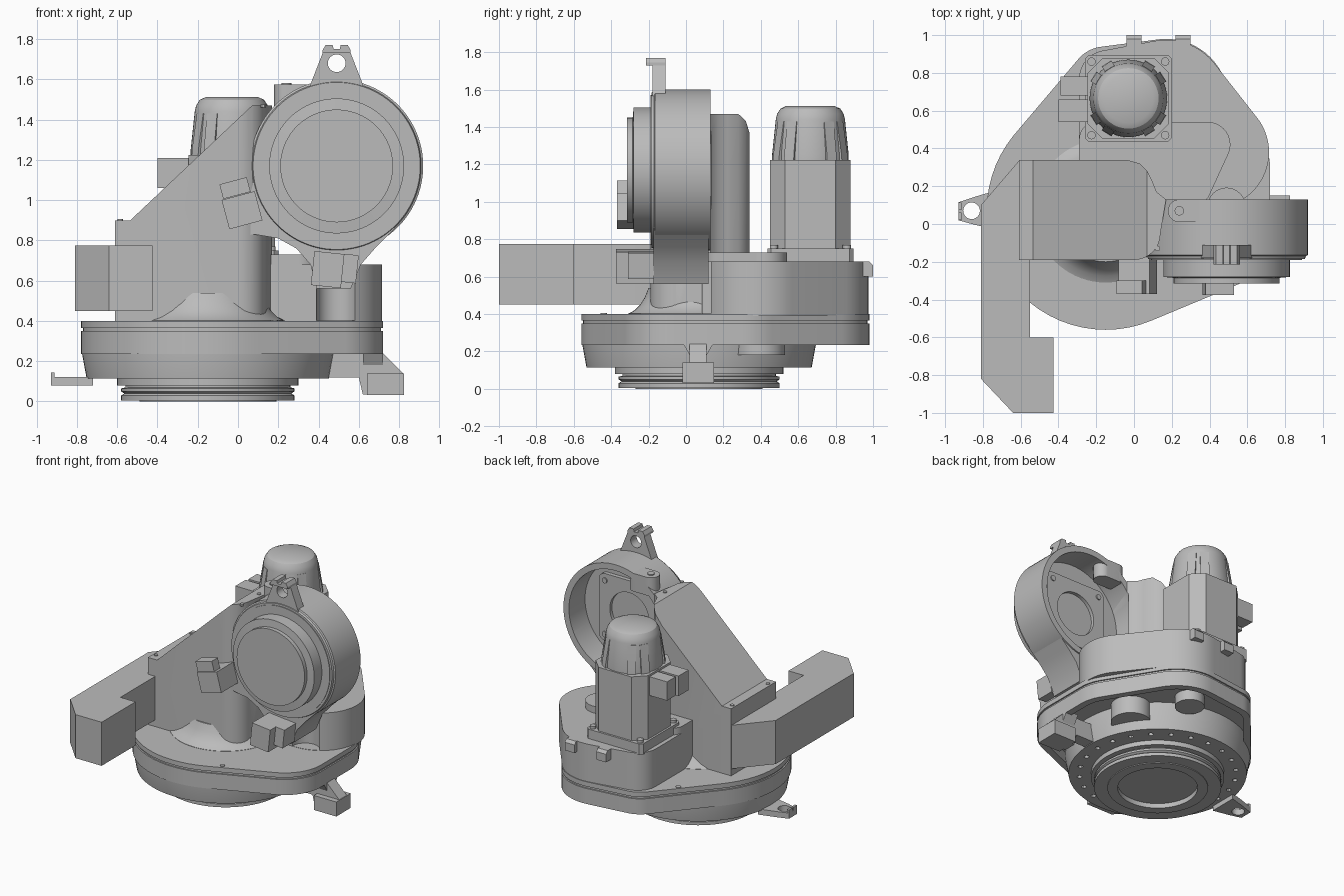
import bpy, bmesh, math
from mathutils import Vector, Matrix
from mathutils.geometry import convex_hull_2d

if "Cube" in bpy.data.objects:
    bpy.data.objects.remove(bpy.data.objects["Cube"])

grey = bpy.data.materials.new("cast_grey")
grey.diffuse_color = (0.5, 0.5, 0.5, 1)
grey.use_nodes = True
grey.node_tree.nodes["Principled BSDF"].inputs["Base Color"].default_value = grey.diffuse_color


def finish(name, bm):
    bmesh.ops.remove_doubles(bm, verts=bm.verts, dist=1e-5)
    bmesh.ops.recalc_face_normals(bm, faces=bm.faces)
    me = bpy.data.meshes.new(name)
    bm.to_mesh(me)
    bm.free()
    me.materials.append(grey)
    ob = bpy.data.objects.new(name, me)
    bpy.context.collection.objects.link(ob)
    smooth(ob)
    return ob


def activate(ob):
    bpy.ops.object.select_all(action='DESELECT')
    ob.select_set(True)
    bpy.context.view_layer.objects.active = ob


def smooth(ob):
    activate(ob)
    bpy.ops.object.shade_smooth_by_angle(angle=math.radians(30))


def place(axis, a, b, h):
    return {'z': (a, b, h), 'y': (a, h, b), 'x': (h, a, b)}[axis]


def prism(name, pts, lo, hi, axis='z', bevel=0):
    """Extrude a flat outline along an axis."""
    bm = bmesh.new()
    low = [bm.verts.new(place(axis, a, b, lo)) for a, b in pts]
    top = [bm.verts.new(place(axis, a, b, hi)) for a, b in pts]
    n = len(pts)
    bm.faces.new(low)
    upper = bm.faces.new(top)
    for i in range(n):
        bm.faces.new((low[i], low[(i + 1) % n], top[(i + 1) % n], top[i]))
    if bevel:
        bmesh.ops.bevel(bm, geom=list(upper.edges), offset=bevel, segments=4,
                        profile=0.5, affect='EDGES')
    return finish(name, bm)


def lathe(name, profile, c, axis='z', seg=72):
    """Turn a (radius, height) profile round an axis through c."""
    bm = bmesh.new()
    rings = [[bm.verts.new(place(axis, c[0] + r * math.cos(t), c[1] + r * math.sin(t), h))
              for t in (2 * math.pi * i / seg for i in range(seg))] for r, h in profile]
    for p, q in zip(rings, rings[1:]):
        for i in range(seg):
            j = (i + 1) % seg
            bm.faces.new((p[i], p[j], q[j], q[i]))
    for ring, (r, h) in ((rings[0], profile[0]), (rings[-1], profile[-1])):
        if r > 0:
            bm.faces.new(ring)
    return finish(name, bm)


def cyl(name, c, r, lo, hi, axis='z', seg=32):
    return lathe(name, [(r, lo), (r, hi)], c, axis, seg)


def box(name, x0, x1, y0, y1, z0, z1):
    return prism(name, [(x0, y0), (x1, y0), (x1, y1), (x0, y1)], z0, z1)


def boolean(ob, cutter, op='DIFFERENCE', keep=False):
    activate(ob)
    m = ob.modifiers.new("cut", 'BOOLEAN')
    m.operation, m.object, m.solver = op, cutter, 'EXACT'
    bpy.ops.object.modifier_apply(modifier=m.name)
    if not keep:
        bpy.data.objects.remove(cutter)
    smooth(ob)


def hull(circles, inset=0.0):
    """Rounded outline wrapped round circles (x, y, r)."""
    pts = [Vector((x + (r - inset) * math.cos(t), y + (r - inset) * math.sin(t)))
           for x, y, r in circles for t in (2 * math.pi * i / 64 for i in range(64))]
    return [tuple(pts[i]) for i in convex_hull_2d(pts)]


C = (-0.15, 0.07)      # turntable axis
D = (0.49, 1.17)       # arm joint axis (x, z)
OUT = [(*C, 0.63), (0.42, -0.05, 0.30), (0.42, 0.3, 0.30), (0.17, 0.65, 0.33), (-0.15, 0.75, 0.19)]

# turntable foot and round base with bolt circle
lathe("foot_ring", [(0, 0.035), (0.27, 0.035), (0.27, 0.0), (0.34, 0.0), (0.34, 0.006), (0.43, 0.006),
                    (0.43, 0.03), (0.415, 0.04), (0.43, 0.05), (0.43, 0.065), (0.41, 0.07), (0.41, 0.08),
                    (0.45, 0.08), (0.45, 0.13), (0, 0.13)], C)
base = lathe("round_base", [(0.602, 0.115), (0.625, 0.24), (0.625, 0.34)], C)
for i in range(24):
    t = math.tau * i / 24
    boolean(base, cyl("hole", (C[0] + 0.53 * math.cos(t), C[1] + 0.53 * math.sin(t)), 0.017, 0.1, 0.15, seg=12))

# base plate: hollow underneath, groove under the top lip
skirt = prism("base_skirt", hull(OUT), 0.235, 0.35)
boolean(skirt, prism("hollow", hull(OUT, 0.05), 0.2, 0.31))
prism("base_groove", hull(OUT, 0.01), 0.34, 0.37)
prism("base_top", hull(OUT), 0.365, 0.40)
for x, y, r, z in ((0.36, 0.395, 0.135, 0.18), (0.13, 0.74, 0.10, 0.235)):
    cyl("underside_boss", (x, y), r, z, 0.33)
    cyl("underside_boss_core", (x, y), r * 0.6, z + 0.001, 0.33)
for x, y in ((0.18, -0.44), (-0.42, 0.69), (0.6, 0.3)):
    cyl("plate_bolt", (x, y), 0.018, 0.39, 0.405, seg=16)

# gear housing at the back
H = [(0.42, 0.38, 0.295), (0.17, 0.65, 0.325), (-0.14, 0.77, 0.15), (-0.2, 0.17, 0.09)]
housing = prism("gear_housing", hull(H), 0.39, 0.68, bevel=0.012)
boolean(housing, cyl("recess", (0.49, 0.09), 0.10, 0.402, 0.8))
prism("housing_cover", hull([(0.39, 0.42, 0.12), (0.30, 0.2, 0.11), (-0.2, 0.45, 0.09), (-0.2, 0.17, 0.09)]),
      0.6, 0.73, bevel=0.025)
for x in (0.0, 0.26):
    prism("rear_lug", [(0.93, 0.6), (1.0, 0.6), (1.0, 0.66), (0.98, 0.68), (0.93, 0.68)], x - 0.04, x + 0.04, 'x')

# slanted column: footprint trimmed by its side profile
arc = [(0.0 + 0.14 * math.sin(t), -0.05 - 0.14 * math.cos(t)) for t in (math.pi / 2 * i / 8 for i in range(9))]
column = prism("column", [(-0.61, -0.19)] + arc + [(0.17, 0.13), (0.12, 0.17), (0.10, 0.22), (0.07, 0.28),
               (0.03, 0.32), (-0.04, 0.34), (-0.61, 0.34)], 0.39, 1.6)
boolean(column, prism("trim", [(-0.7, 0.3), (0.4, 0.3), (0.4, 1.47), (0.07, 1.47), (-0.535, 0.9), (-0.7, 0.9)],
                      -0.5, 0.5, 'y'), 'INTERSECT')
cavity = cyl("cavity_cutter", D, 0.385, -0.06, 0.135, 'y', 72)
boolean(column, cavity, keep=True)
lathe("column_flare", [(0.38, 0.39), (0.38, 0.402), (0.345, 0.42), (0.315, 0.45), (0.29, 0.49), (0.27, 0.54)], C)
for x, z in ((-0.585, 0.9), (0.125, 1.47)):
    for y in (-0.13, 0.07 if x > 0 else 0.29):
        cyl("column_bolt", (x, y), 0.014, z - 0.01, z + 0.006, seg=12)
for y in (0.0, 0.2):
    for z in (0.55, 0.72):
        cyl("side_bolt", (y, z), 0.014, -0.615, -0.60, 'x', 12)

# neck flowing from the arm joint down to the housing
neck = prism("joint_neck", [(0.08, 1.1), (0.0, 0.82), (0.08, 0.83), (0.2, 0.81), (0.29, 0.76), (0.36, 0.68),
             (0.39, 0.56), (0.56, 0.56), (0.61, 0.68), (0.68, 0.76), (0.78, 0.86), (0.7, 1.0)], -0.175, 0.12, 'y')
boolean(neck, cavity, keep=True)

# arm joint: cup open to the rear, stepped front boss
joint = lathe("arm_joint", [(0.415, -0.185), (0.42, -0.17), (0.43, -0.165), (0.43, 0.13)], D, 'y', 96)
boolean(joint, cavity)
lathe("joint_boss", [(0.40, -0.17), (0.40, -0.19), (0.335, -0.19), (0.335, -0.28), (0.28, -0.285),
                     (0.28, -0.315)], D, 'y', 96)
flange = prism("rear_flange", hull([(D[0] + a * 0.2, D[1] + b * 0.2, 0.05) for a in (-1, 1) for b in (-1, 1)]),
               -0.08, -0.03, 'y')
boolean(flange, cyl("bore", D, 0.16, -0.055, 0.1, 'y', 48))
for a in (-1, 1):
    for b in (-1, 1):
        cyl("flange_bolt", (D[0] + a * 0.2, D[1] + b * 0.2), 0.02, -0.04, -0.022, 'y', 16)
prism("joint_side_boss", hull([(0.24, 0.07, 0.06), (0.34, 0.07, 0.06)]), 1.44, 1.575)
cyl("joint_side_bolt", (0.24, 0.07), 0.025, 1.57, 1.583, seg=16)

# lifting eye with a notched lip
eye = prism("lifting_eye", [(0.35, 1.55), (0.63, 1.55), (0.56, 1.73), (0.42, 1.73)], -0.18, -0.11, 'y')
boolean(eye, cyl("bore", (0.49, 1.68), 0.044, -0.3, 0, 'y'))
prism("lifting_eye_lip", [(0.42, 1.73), (0.56, 1.73), (0.56, 1.745), (0.545, 1.77), (0.51, 1.77), (0.505, 1.75),
                          (0.475, 1.75), (0.47, 1.77), (0.435, 1.77), (0.42, 1.745)], -0.215, -0.11, 'y')


# stop blocks on the front of the joint
def tilted(name, cx, cz, w, h, y0, y1, deg):
    ob = box(name, -w / 2, w / 2, y0, y1, -h / 2, h / 2)
    ob.matrix_world = Matrix.Translation((cx, 0, cz)) @ Matrix.Rotation(math.radians(-deg), 4, 'Y')


tilted("upper_stop", 0.02, 0.95, 0.17, 0.15, -0.37, -0.17, 15)
tilted("upper_stop_tab", -0.015, 1.06, 0.14, 0.075, -0.37, -0.3, 15)
tilted("lower_stop", 0.445, 0.655, 0.15, 0.17, -0.375, -0.17, -6)
tilted("lower_stop_tab", 0.555, 0.66, 0.075, 0.14, -0.31, -0.17, -6)

# cable trunk on the left
prism("cable_trunk", [(-0.81, 0.1), (-0.81, -0.82), (-0.64, -1.0), (-0.425, -1.0), (-0.425, -0.6), (-0.55, -0.6),
                      (-0.55, -0.1), (-0.605, 0.34)], 0.45, 0.775)

# motor: flange, chamfered body, domed cap with ribs
M = (-0.03, 0.665)


def octagon(h, c):
    return [(M[0] + a, M[1] + b) for a, b in ((h, c - h), (h, h - c), (h - c, h), (c - h, h),
            (-h, h - c), (-h, c - h), (c - h, -h), (h - c, -h))]


prism("motor_flange", octagon(0.23, 0.02), 0.67, 0.75)
prism("motor_body", octagon(0.215, 0.08), 0.74, 1.225)
lathe("motor_cap", [(0.205, 1.21), (0.205, 1.25), (0.185, 1.44), (0.178, 1.47), (0.16, 1.498), (0.13, 1.512),
                    (0, 1.513)], M, seg=48)
for i in range(8):
    rib = prism("cap_rib", [(0.15, 1.21), (0.218, 1.21), (0.214, 1.26), (0.187, 1.43), (0.15, 1.43)],
                -0.03, 0.03, 'y')
    rib.matrix_world = (Matrix.Translation((*M, 0)) @
                        Matrix.Rotation(math.radians(45 * (i // 2) * 2 + (32 if i % 2 else 58)), 4, 'Z'))
for a in (-1, 1):
    for b in (-1, 1):
        cyl("motor_bolt", (M[0] + a * 0.195, M[1] + b * 0.195), 0.022, 0.74, 0.77, seg=16)
box("connector_rear", -0.39, -0.2, 0.68, 0.78, 1.07, 1.21)
box("connector_front", -0.40, -0.2, 0.54, 0.66, 1.06, 1.21)

# marker lug on the left, low
lug = prism("side_lug", [(-0.93, 0.02), (-0.84, -0.005), (-0.72, -0.03), (-0.72, 0.18), (-0.84, 0.145),
                         (-0.93, 0.115)], 0.08, 0.122)
boolean(lug, cyl("bore", (-0.86, 0.07), 0.044, 0, 0.3))
for y in (0.02, 0.075):
    box("side_lug_tab", -0.93, -0.912, y, y + 0.04, 0.12, 0.145)

# stop bracket low on the right
prism("low_bracket", [(0.40, 0.12), (0.60, 0.12), (0.62, 0.035), (0.68, 0.035), (0.82, 0.14), (0.71, 0.25),
                      (0.40, 0.25)], 0.02, 0.11, 'y')
box("low_bracket_block", 0.64, 0.825, -0.02, 0.15, 0.032, 0.14)
prism("low_bracket_web", [(-0.02, 0.25), (0.15, 0.25), (0.11, 0.18), (0.02, 0.18)], 0.62, 0.72, 'x')
